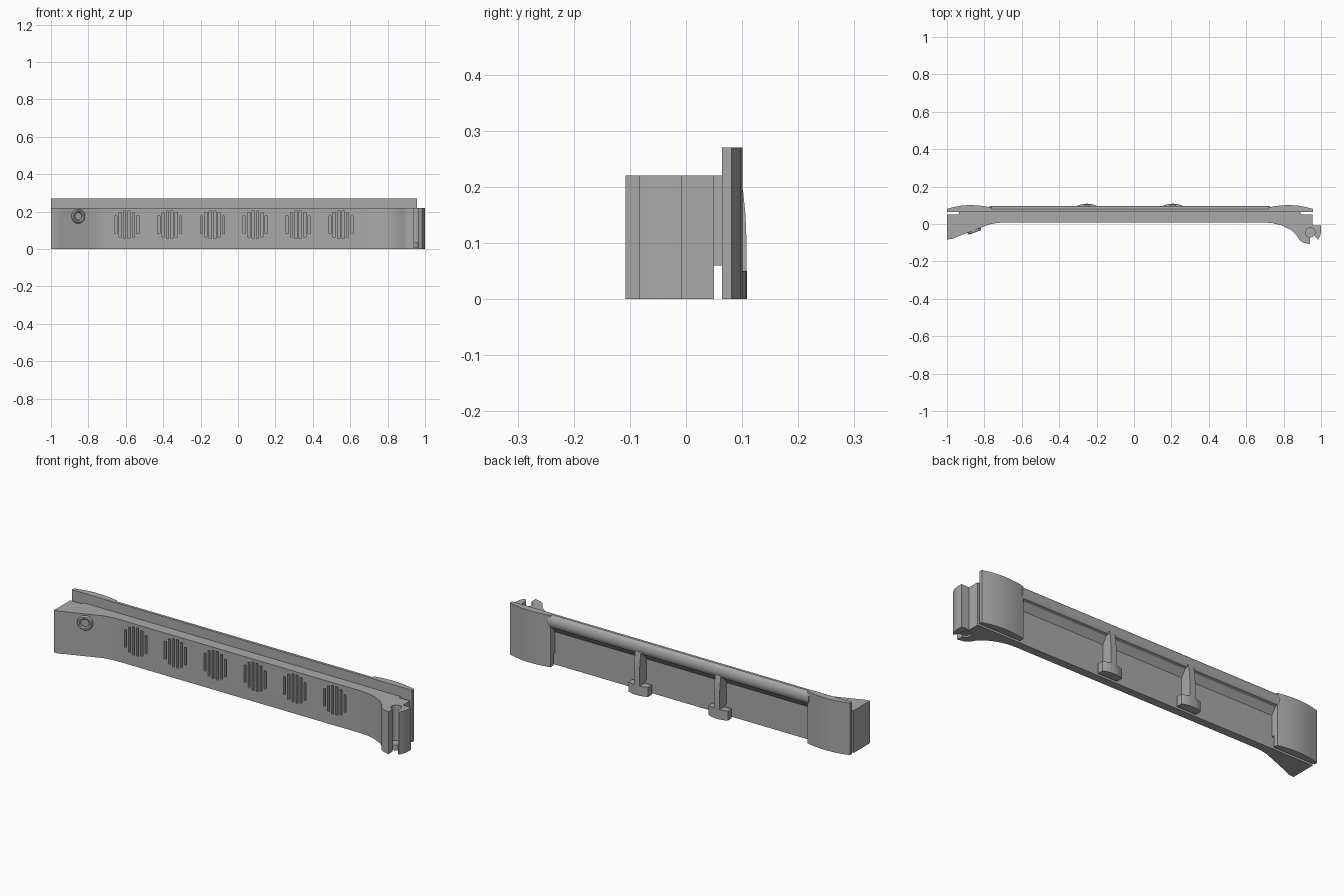
import bpy, bmesh, math
from mathutils import Matrix, Vector

if "Cube" in bpy.data.objects:
    bpy.data.objects.remove(bpy.data.objects["Cube"])

grey = bpy.data.materials.new("plain grey")
grey.use_nodes = True
grey.diffuse_color = (0.4, 0.4, 0.4, 1)
grey.node_tree.nodes["Principled BSDF"].inputs["Base Color"].default_value = (0.4, 0.4, 0.4, 1)

MID = -0.022          # centre of the bar, which sits left of the hook
PLAN = Matrix.Identity(4)
SECTION = Matrix(((0, 0, 1, 0), (1, 0, 0, 0), (0, 1, 0, 0), (0, 0, 0, 1)))   # (y, z) drawn, x extruded
FACE = Matrix(((1, 0, 0, 0), (0, 0, 1, 0), (0, 1, 0, 0), (0, 0, 0, 1)))      # (x, z) drawn, y extruded


def prism(name, pts, lo, hi, frame=PLAN):
    bm = bmesh.new()
    base = bm.faces.new([bm.verts.new((p[0], p[1], lo)) for p in pts])
    ext = bmesh.ops.extrude_face_region(bm, geom=[base])["geom"]
    bmesh.ops.translate(bm, vec=(0, 0, hi - lo), verts=[g for g in ext if isinstance(g, bmesh.types.BMVert)])
    bm.transform(frame)
    bmesh.ops.recalc_face_normals(bm, faces=bm.faces)
    return finish(name, bm)


def finish(name, bm):
    mesh = bpy.data.meshes.new(name)
    bm.to_mesh(mesh)
    bm.free()
    mesh.materials.append(grey)
    ob = bpy.data.objects.new(name, mesh)
    bpy.context.collection.objects.link(ob)
    return ob


def box(name, x0, x1, y0, y1, z0, z1):
    return prism(name, [(x0, y0), (x1, y0), (x1, y1), (x0, y1)], z0, z1)


def arc(cx, cy, r, a0, a1, n):
    return [(cx + r * math.cos(math.radians(a0 + (a1 - a0) * i / n)),
             cy + r * math.sin(math.radians(a0 + (a1 - a0) * i / n))) for i in range(n + 1)]


def cut(target, cutters):
    for c in cutters:
        c.hide_render = True
        mod = target.modifiers.new("cut", "BOOLEAN")
        mod.operation = "DIFFERENCE"
        mod.solver = "EXACT"
        mod.object = c
        bpy.context.view_layer.objects.active = target
        bpy.ops.object.modifier_apply(modifier=mod.name)
        bpy.data.objects.remove(c)


parts = []

# Front wall, flaring at one end and ending in an open hook at the other
hook = (0.942, -0.045)
plan = [(-1, 0.05), (-1, -0.083), (-0.972, -0.08), (-0.945, -0.068), (-0.8, -0.012), (-0.77, -0.001),
        (-0.73, 0.006), (-0.7, 0.008), (0.7, 0.008), (0.74, 0.005), (0.79, -0.008), (0.84, -0.032),
        (0.87, -0.06), (0.885, -0.086), (0.905, -0.1), (0.942, -0.108)]
plan += arc(*hook, 0.026, 265, -35, 16)
plan += [(0.978, -0.08), (0.985, -0.084), (0.996, -0.06), (1, -0.04), (1, -0.008), (0.955, -0.008), (0.955, 0.05)]
wall = prism("front_wall", plan, 0, 0.22)
parts.append(wall)

# Round vents: wide bore from the back, thin slotted grille at the front
cutters = []
for i in range(6):
    vx = MID + (i - 2.5) * 0.229
    cutters.append(prism("bore", arc(vx, 0.13, 0.078, 0, 348.75, 31), 0.018, 0.08, FACE))
    for k in range(6):
        off = (k - 2.5) * 0.0235
        half = math.sqrt(0.075 ** 2 - off ** 2)
        cutters.append(box("slot", vx + off - 0.006, vx + off + 0.006, -0.02, 0.03, 0.13 - half, 0.13 + half))
cut(wall, cutters)

# Top rail with a rounded back and a sloping underside
rail = [(0.045, 0.22), (0.045, 0.17), (0.05, 0.17), (0.074, 0.203), (0.088, 0.208), (0.095, 0.22),
        (0.097, 0.235), (0.094, 0.252), (0.088, 0.263), (0.079, 0.27), (0.065, 0.27), (0.065, 0.22)]
parts.append(prism("top_rail", rail, MID - 0.75, MID + 0.75, SECTION))

# Bowed end blocks behind the wall, each with a slot at its outer end
for side, label in ((-1, "right"), (1, "left")):
    def px(d):
        return MID + side * d
    bow = [(0.74, 0.088), (0.78, 0.096), (0.82, 0.1), (0.86, 0.101), (0.9, 0.098), (0.94, 0.091), (0.978, 0.081)]
    pts = [(px(0.978), 0.064), (px(0.74), 0.064)] + [(px(d), y) for d, y in bow]
    parts.append(prism(label + "_end_block", pts, 0, 0.27))
    x0, x1 = sorted((px(0.74), px(0.913)))
    parts.append(box(label + "_end_web", x0, x1, 0.048, 0.066, 0.06, 0.22))

# Two back ribs with bowed feet
rib = [(0.048, 0.06), (0.064, 0.06), (0.064, 0), (0.108, 0), (0.108, 0.1), (0.106, 0.15),
       (0.102, 0.19), (0.096, 0.22), (0.048, 0.215)]
for side, label in ((-1, "right"), (1, "left")):
    x = MID + side * 0.23
    parts.append(prism(label + "_rib", rib, x - 0.016, x + 0.016, SECTION))
    foot = [(x - 0.056, 0.064), (x + 0.056, 0.064), (x + 0.056, 0.096)]
    foot += [(x + 0.056 * t / 5, 0.1085 - 0.0125 * (t / 5) ** 2) for t in range(4, -6, -1)]
    parts.append(prism(label + "_foot", foot, 0, 0.05))

# Ring-shaped screw seat on the flared end
bm = bmesh.new()
profile = [(0.038, -0.01), (0.038, 0.006), (0.034, 0.012), (0.026, 0.012), (0.02, 0.006), (0.02, 0.001), (0.0, 0.001)]
verts = [bm.verts.new((r, 0, h)) for r, h in profile]
edges = [bm.edges.new(pair) for pair in zip(verts, verts[1:])]
bmesh.ops.spin(bm, geom=verts + edges, cent=(0, 0, 0), axis=(0, 0, 1), angle=math.tau, steps=28)
bmesh.ops.remove_doubles(bm, verts=bm.verts, dist=0.0001)
bmesh.ops.recalc_face_normals(bm, faces=bm.faces)
normal = Vector((0.36, -0.93, 0))
bm.transform(Matrix.Translation((-0.855, -0.034, 0.175)) @ normal.to_track_quat("Z", "Y").to_matrix().to_4x4())
parts.append(finish("screw_seat", bm))

# Small stop at the bottom of the hook
parts.append(prism("hook_stop", arc(*hook, 0.027, 0, 345, 23), 0.008, 0.035))

for ob in bpy.context.scene.objects:
    ob.select_set(ob in parts)
bpy.context.view_layer.objects.active = wall
bpy.ops.object.shade_smooth_by_angle(angle=math.radians(30))
